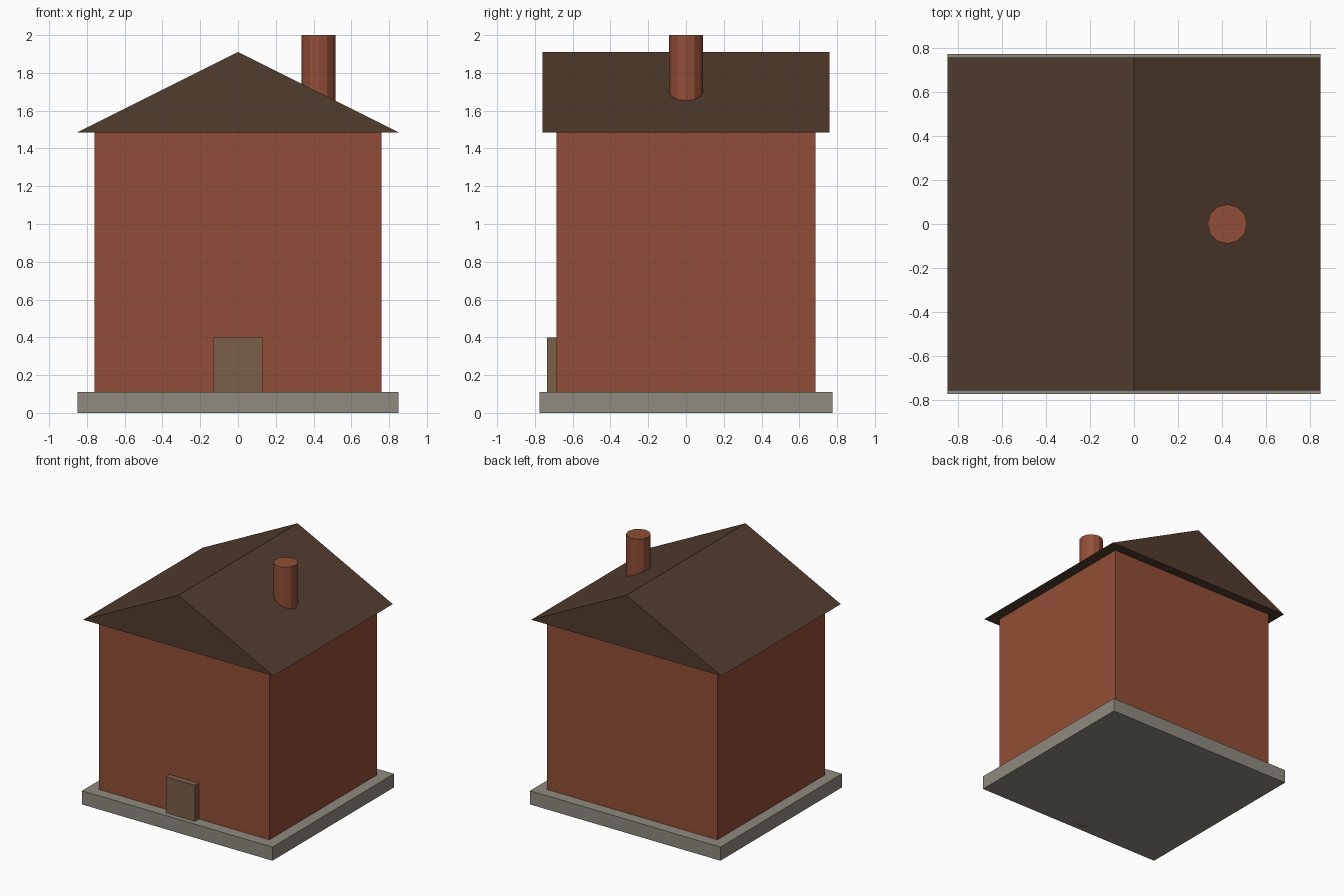
import bpy
import bmesh

cube = bpy.data.objects.get("Cube")
if cube:
    bpy.data.objects.remove(cube, do_unlink=True)


def material(name, rgb):
    mat = bpy.data.materials.new(name)
    mat.use_nodes = True
    color = (*rgb, 1)
    mat.diffuse_color = color
    mat.node_tree.nodes["Principled BSDF"].inputs["Base Color"].default_value = color
    return mat


def add_object(name, bm, mat):
    bmesh.ops.recalc_face_normals(bm, faces=bm.faces)
    mesh = bpy.data.meshes.new(name)
    bm.to_mesh(mesh)
    bm.free()
    mesh.materials.append(mat)
    obj = bpy.data.objects.new(name, mesh)
    bpy.context.collection.objects.link(obj)
    return obj


def prism(name, outline, y0, y1, mat):
    """Extrude an (x, z) outline along y."""
    bm = bmesh.new()
    face = bm.faces.new([bm.verts.new((x, y0, z)) for x, z in outline])
    result = bmesh.ops.extrude_face_region(bm, geom=[face])
    verts = [v for v in result["geom"] if isinstance(v, bmesh.types.BMVert)]
    bmesh.ops.translate(bm, verts=verts, vec=(0, y1 - y0, 0))
    return add_object(name, bm, mat)


def block(name, half_x, y0, y1, z0, z1, mat):
    outline = [(-half_x, z0), (half_x, z0), (half_x, z1), (-half_x, z1)]
    return prism(name, outline, y0, y1, mat)


brick = material("brick red", (0.285, 0.076, 0.038))
stone = material("stone grey", (0.275, 0.255, 0.215))
shingle = material("dark brown shingle", (0.083, 0.045, 0.027))
wood = material("door brown", (0.2, 0.112, 0.067))

EAVES = 1.485

# Foundation, walls and door
block("foundation", 0.85, -0.775, 0.775, 0, 0.11, stone)
block("walls", 0.76, -0.685, 0.685, 0.11, EAVES, brick)
block("door", 0.13, -0.735, -0.685, 0, 0.4, wood)

# Gabled roof with its ridge running front to back
prism("roof", [(-0.85, EAVES), (0.85, EAVES), (0, 1.91)], -0.76, 0.76, shingle)

# Round chimney through the left slope
bottom, top = 1.6, 2.0
bm = bmesh.new()
bmesh.ops.create_cone(bm, cap_ends=True, segments=12, radius1=0.09,
                      radius2=0.09, depth=top - bottom)
chimney = add_object("chimney", bm, brick)
chimney.location = (0.425, 0, (bottom + top) / 2)
